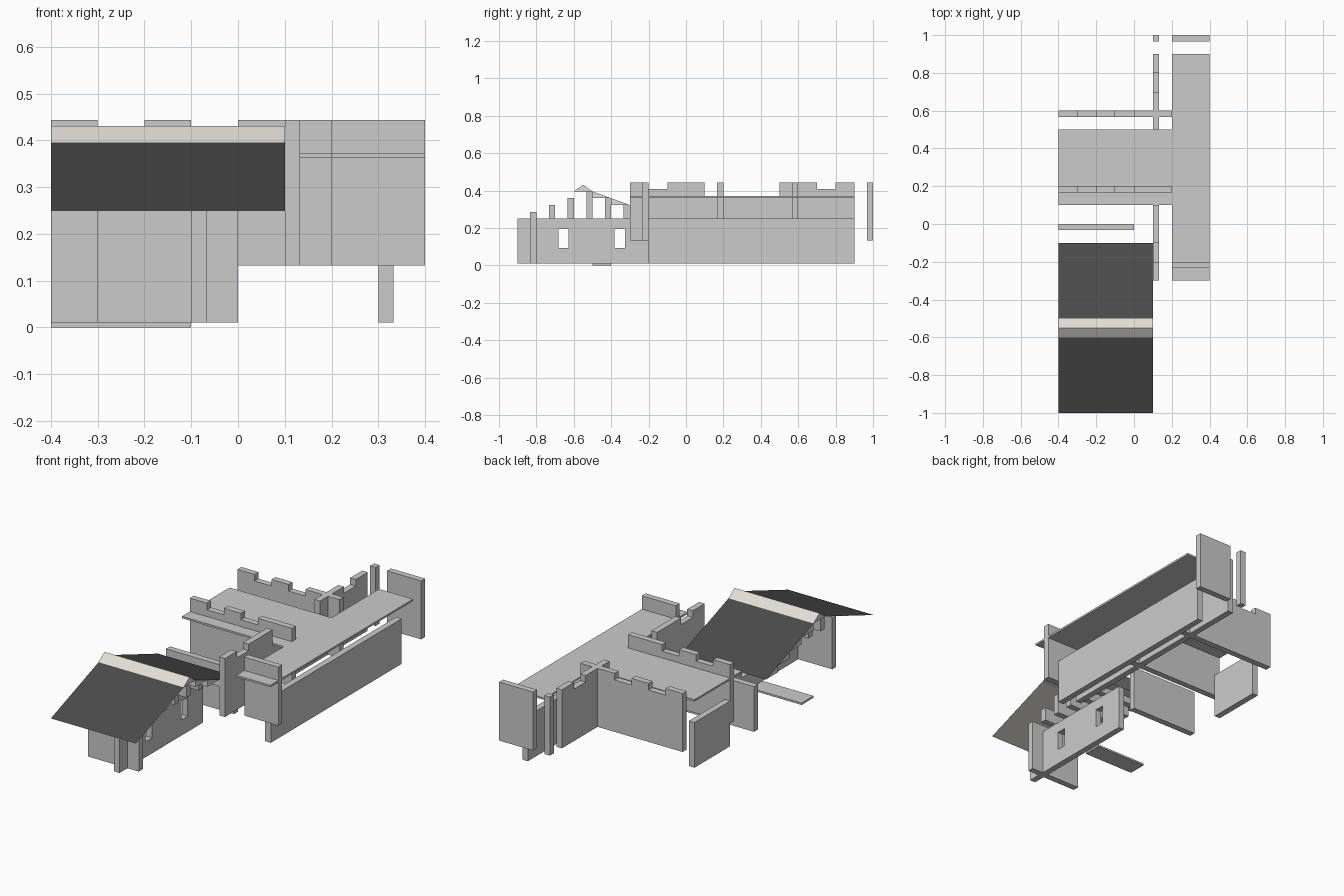
import bpy, bmesh

if "Cube" in bpy.data.objects:
    bpy.data.objects.remove(bpy.data.objects["Cube"])

T = 0.033                      # wall thickness
Z0, Z1 = 0.01, 0.25            # lower storey
U0, U1, UC = 0.132, 0.443, 0.408   # upper storey: base, merlon top, crenel
S0, S1 = 0.362, 0.372          # walkway slab


def material(name, c):
    m = bpy.data.materials.new(name)
    m.diffuse_color = (*c, 1)
    m.use_nodes = True
    m.node_tree.nodes["Principled BSDF"].inputs["Base Color"].default_value = m.diffuse_color
    return m


DARK = material("dark_roof", (0.07, 0.07, 0.07))
CREAM = material("cream_roof", (0.75, 0.73, 0.67))


def prism(name, pts, axis, a, b, mats=()):
    """Extrude a 2D profile along an axis from a to b."""
    place = {'x': lambda p, d: (d, p[0], p[1]),
             'y': lambda p, d: (p[0], d, p[1]),
             'z': lambda p, d: (p[0], p[1], d)}[axis]
    bm = bmesh.new()
    f = bm.faces.new([bm.verts.new(place(p, a)) for p in pts])
    if b != a:
        ext = bmesh.ops.extrude_face_region(bm, geom=[f])
        off = [q - p for p, q in zip(place((0, 0), a), place((0, 0), b))]
        bmesh.ops.translate(bm, vec=off, verts=[
            v for v in ext['geom'] if isinstance(v, bmesh.types.BMVert)])
    bmesh.ops.recalc_face_normals(bm, faces=bm.faces)
    me = bpy.data.meshes.new(name)
    bm.to_mesh(me)
    bm.free()
    for m in mats:
        me.materials.append(m)
    ob = bpy.data.objects.new(name, me)
    bpy.context.collection.objects.link(ob)
    return ob


def box(name, x0, x1, y0, y1, z0, z1):
    return prism(name, [(x0, y0), (x1, y0), (x1, y1), (x0, y1)], 'z', z0, z1)


def battlement(start, end, base, steps):
    """Profile with a stepped top; steps = (from, to, height), left to right."""
    pts = [(start, base)]
    for s0, s1, h in steps:
        pts += [(s0, h), (s1, h)]
    return pts + [(end, base)]


# Lower storey walls
window_wall = box("window_wall", -0.1, -0.1 + T, -0.9, -0.2, Z0, Z1)
box("front_wall", -0.3, 0, -0.8 - T, -0.8, Z0, Z1)
box("middle_wall", -0.4, 0, -T, 0, Z0, Z1)
box("left_wall", -0.4, -0.4 + T, 0.2, 0.5, Z0, Z1)
box("long_right_wall", 0.3, 0.3 + T, -0.2, 0.9, Z0, Z1)
box("doorstep", -0.4, -0.1, -0.5, -0.4, 0, Z0)

# Window openings
for y in (-0.654, -0.354):
    cutter = box("window_cutter", -0.2, 0.05, y - 0.027, y + 0.027, 0.093, 0.193)
    cutter.hide_render = True
    mod = window_wall.modifiers.new("window", 'BOOLEAN')
    mod.object = cutter
    mod.operation = 'DIFFERENCE'
    mod.solver = 'EXACT'
    bpy.context.view_layer.objects.active = window_wall
    bpy.ops.object.modifier_apply(modifier=mod.name)
    bpy.data.objects.remove(cutter)

# Upper walkway slab
prism("walkway", [(-0.4, 0.1), (0.2, 0.1), (0.2, -0.3), (0.4, -0.3), (0.4, 0.9),
                  (0.2, 0.9), (0.2, 0.5), (-0.4, 0.5)], 'z', S0, S1)

# Cross walls with battlements
cross = battlement(-0.4, 0.2, U0, [(-0.4, -0.3, U1), (-0.3, -0.2, UC), (-0.2, -0.1, U1),
                                   (-0.1, 0, UC), (0, 0.2, U1)])
for y, n in ((0.2, "near"), (0.6, "far")):
    prism(n + "_battlement", cross, 'y', y - T, y)

# Long battlement, lowered where the platform passes over it
long_profile = battlement(-0.3, 0.9, U0, [
    (-0.3, -0.2, U1), (-0.2, -0.1, UC), (-0.1, 0.1, U1), (0.1, 0.5, S0),
    (0.5, 0.7, U1), (0.7, 0.8, UC), (0.8, 0.9, U1)])
prism("long_battlement", long_profile, 'x', 0.1, 0.1 + T)

# End panels and post
box("front_end_panel", 0.2, 0.4, -0.2 - T, -0.2, U0, U1)
box("back_end_panel", 0.2, 0.4, 1 - T, 1, U0, U1)
box("back_post", 0.1, 0.1 + T, 1 - T, 1, U0, U1)

# Roof supports stepping up to the ridge
STEP = 0.0363
for i, y in enumerate((-0.8, -0.7, -0.6, -0.5, -0.4, -0.3)):
    box("roof_support", -0.3, 0, y - T, y, Z1, 0.395 - STEP * abs(i - 3))

# Front roof slope: dark sheet over a cream lining
for n, d, m in (("front_slope", 0, DARK), ("front_slope_lining", -0.001, CREAM)):
    ob = prism(n, [(-0.4, -1), (0.1, -1), (0.1, -0.6), (-0.4, -0.6)], 'z', 0, 0, (m,))
    for v in ob.data.vertices:
        v.co.z = Z1 + d + (v.co.y + 1) * STEP * 10

# Back roof slope: wedge blocks with dark sloping faces
for i in range(4):
    y, z = -0.5 + 0.1 * i, 0.395 - STEP * i
    ob = prism("roof_wedge", [(y, z), (y + 0.1, z - STEP), (y, z - STEP)],
               'x', -0.4, 0.1, (CREAM, DARK))
    for p in ob.data.polygons:
        p.material_index = int(p.normal.z > 0.5)

# Ridge cap
prism("ridge_cap", [(-0.6, 0.395), (-0.5, 0.395), (-0.55, 0.431)], 'x', -0.4, 0.1, (CREAM,))
